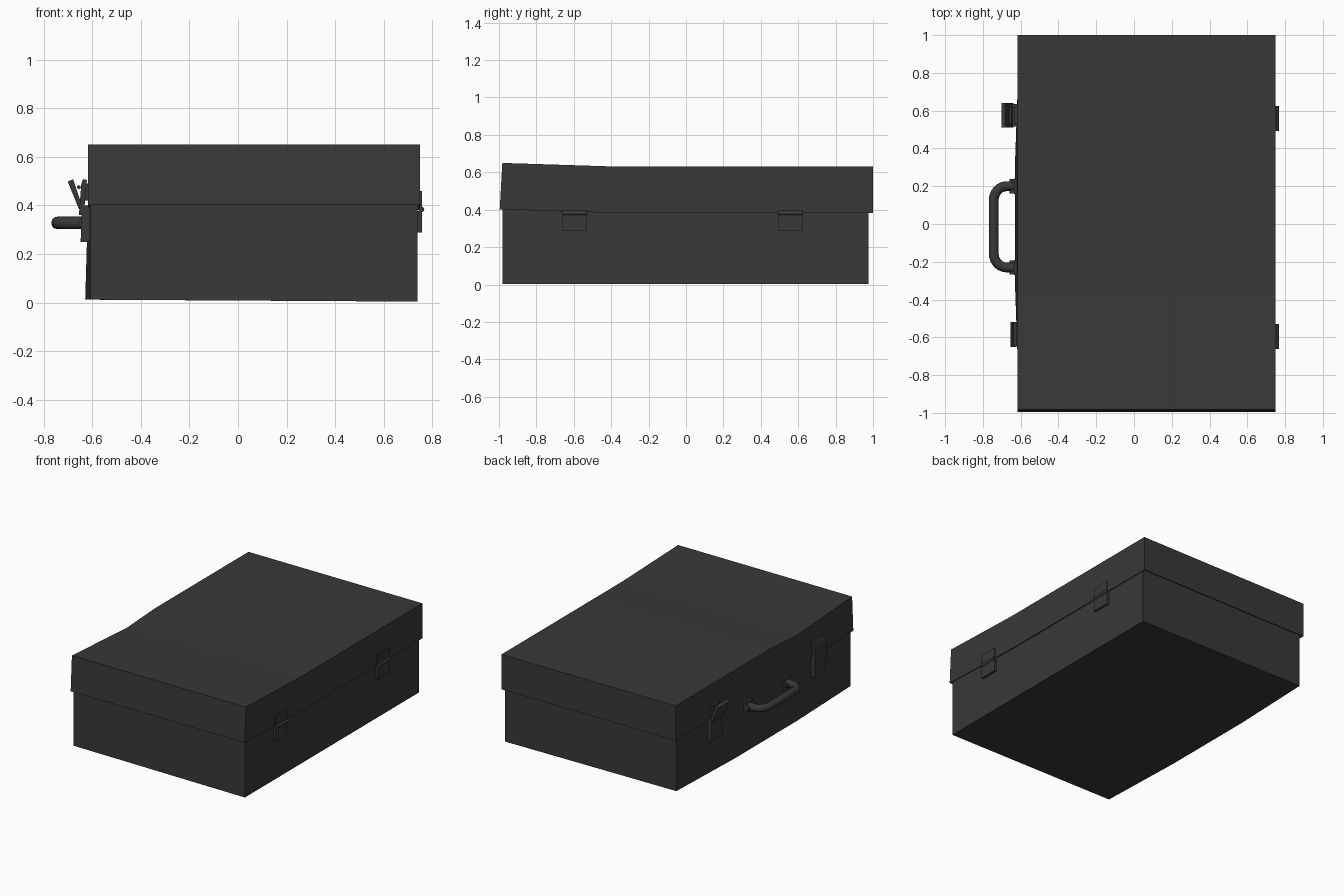
import bpy, bmesh, math
from mathutils import Vector

if "Cube" in bpy.data.objects:
    bpy.data.objects.remove(bpy.data.objects["Cube"])

mat = bpy.data.materials.new("dark_leather")
mat.diffuse_color = (0.04, 0.04, 0.04, 1)
mat.use_nodes = True
mat.node_tree.nodes["Principled BSDF"].inputs["Base Color"].default_value = mat.diffuse_color


def finish(name, bm):
    bmesh.ops.recalc_face_normals(bm, faces=bm.faces[:])
    me = bpy.data.meshes.new(name)
    bm.to_mesh(me)
    bm.free()
    ob = bpy.data.objects.new(name, me)
    bpy.context.collection.objects.link(ob)
    me.materials.append(mat)
    return ob


def box_bm(lo, hi):
    bm = bmesh.new()
    bmesh.ops.create_cube(bm, size=1)
    for v in bm.verts:
        v.co = Vector([(a + b) / 2 + c * (b - a) for a, b, c in zip(lo, hi, v.co)])
    return bm


def cut(bm, point, normal):
    bmesh.ops.bisect_plane(bm, geom=bm.verts[:] + bm.edges[:] + bm.faces[:],
                           plane_co=point, plane_no=normal)


def shell(name, lo, hi, stations, open_z, warp):
    # box with one open side, cut along y, softly dented, given a wall thickness
    bm = box_bm(lo, hi)
    for y in stations:
        cut(bm, (0, y, 0), (0, 1, 0))
    bmesh.ops.delete(bm, geom=[f for f in bm.faces
                               if all(abs(v.co.z - open_z) < 1e-4 for v in f.verts)],
                     context='FACES_ONLY')
    for v in bm.verts:
        warp(v.co)
    bmesh.ops.recalc_face_normals(bm, faces=bm.faces[:])
    # an open shell must face outwards
    ref = max(bm.faces, key=lambda f: f.calc_center_median().x)
    if ref.normal.x < 0:
        bmesh.ops.reverse_faces(bm, faces=bm.faces[:])
    ob = bpy.data.objects.new(name, bpy.data.meshes.new(name))
    bm.to_mesh(ob.data)
    bm.free()
    bpy.context.collection.objects.link(ob)
    ob.data.materials.append(mat)
    mod = ob.modifiers.new("wall", 'SOLIDIFY')
    mod.thickness = 0.008
    mod.offset = -1
    return ob


def prism(name, profile, y0, y1):
    # x-z profile extruded along y
    bm = bmesh.new()
    f = bm.faces.new([bm.verts.new((x, y0, z)) for x, z in profile])
    r = bmesh.ops.extrude_face_region(bm, geom=[f])
    for v in r["geom"]:
        if isinstance(v, bmesh.types.BMVert):
            v.co.y = y1
    return finish(name, bm)


def box(name, lo, hi):
    return finish(name, box_bm(lo, hi))


def rod(name, x, z, radius, y0, y1):
    return prism(name, [(x + radius * math.cos(a * math.tau / 12),
                         z + radius * math.sin(a * math.tau / 12)) for a in range(12)], y0, y1)


# lower half, with the handle side bulging slightly
def base_warp(co):
    if co.x < 0 and abs(co.y) < 0.6:
        co.x -= 0.022 if co.z < 0.1 else 0.01
    if co.x < 0:
        co.z += 0.008 if co.z < 0.1 else 0


shell("case_base", (-0.607, -0.98, 0.004), (0.74, 0.975, 0.42), (-0.35, 0.35), 0.42, base_warp)


# overlapping lid, lifted at the front end
def lid_warp(co):
    top = co.z > 0.5
    if co.y < -0.9:
        co.z += 0.02
        if top:
            co.y += 0.014
    elif abs(co.y + 0.36) < 0.02 and co.x < 0 and top:
        co.z -= 0.018


shell("case_lid", (-0.618, -0.996, 0.382), (0.75, 1.0, 0.63), (-0.36, -0.05), 0.382, lid_warp)

# hinges
for y in (-0.595, 0.558):
    box("hinge_lower_leaf", (0.735, y - 0.066, 0.288), (0.757, y + 0.066, 0.378))
    box("hinge_upper_leaf", (0.745, y - 0.066, 0.385), (0.757, y + 0.066, 0.46))
    rod("hinge_pin", 0.755, 0.383, 0.012, y - 0.066, y + 0.066)

# latches: back plates, one closed lever and one open lever
for y in (-0.585, 0.575):
    box("latch_catch", (-0.635, y - 0.045, 0.42), (-0.61, y + 0.045, 0.49))
    prism("latch_plate", [(-0.648, 0.25), (-0.61, 0.25), (-0.61, 0.40), (-0.642, 0.40)],
          y - 0.06, y + 0.06)
prism("latch_lever_closed", [(-0.655, 0.36), (-0.645, 0.49), (-0.638, 0.508), (-0.622, 0.505),
                             (-0.635, 0.36)], -0.65, -0.52)
prism("latch_lever_open", [(-0.655, 0.385), (-0.701, 0.498), (-0.679, 0.508), (-0.637, 0.385)],
      0.51, 0.64)
rod("latch_wire", -0.655, 0.475, 0.008, 0.53, 0.62)

# carrying handle
cu = bpy.data.curves.new("handle", 'CURVE')
cu.dimensions = '3D'
cu.bevel_depth = 0.026
cu.bevel_resolution = 4
cu.use_fill_caps = True
half = [(-0.63, 0.215), (-0.675, 0.215)]
half += [(-0.675 - 0.068 * math.sin(a), 0.14 + 0.075 * math.cos(a))
         for a in [i * math.pi / 12 for i in range(1, 7)]]
path = half + [(x, -y) for x, y in reversed(half)]
sp = cu.splines.new('POLY')
sp.points.add(len(path) - 1)
for p, (x, y) in zip(sp.points, path):
    p.co = (x, y - 0.015, 0.328, 1)
tmp = bpy.data.objects.new("handle_curve", cu)
bpy.context.collection.objects.link(tmp)
dg = bpy.context.evaluated_depsgraph_get()
me = bpy.data.meshes.new_from_object(tmp.evaluated_get(dg))
bpy.data.objects.remove(tmp)
handle = bpy.data.objects.new("handle", me)
bpy.context.collection.objects.link(handle)
me.materials.clear()
me.materials.append(mat)
bpy.context.view_layer.objects.active = handle
handle.select_set(True)
bpy.ops.object.shade_smooth_by_angle(angle=math.radians(40))

# handle mounts
for s in (1, -1):
    y = s * 0.215 - 0.015
    box("handle_mount", (-0.635, y - 0.04, 0.285), (-0.61, y + 0.04, 0.372))
    rod("handle_pivot", -0.64, 0.328, 0.018, y - 0.038, y + 0.038)
